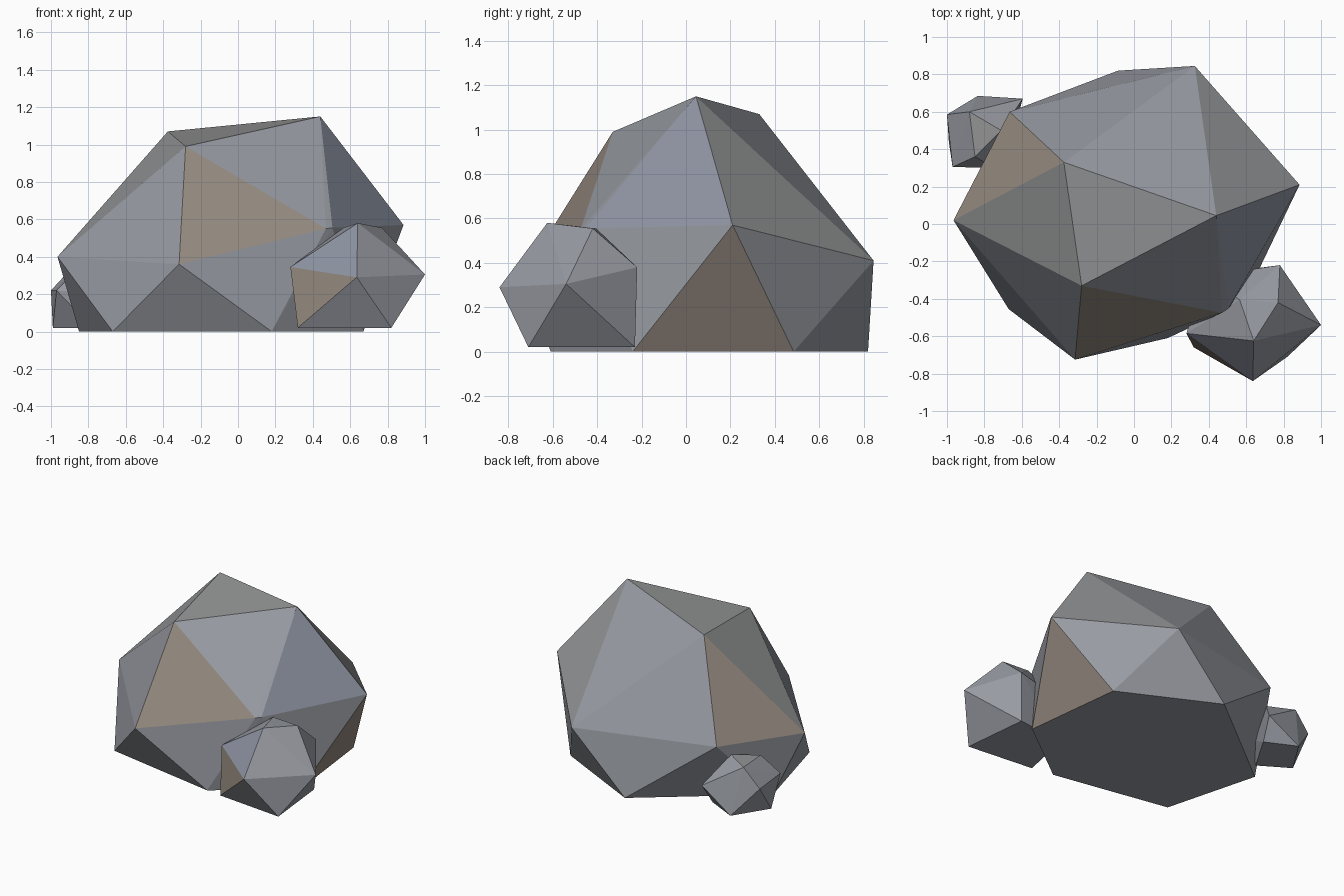
import bpy
import bmesh
from mathutils import Vector

default_cube = bpy.data.objects.get("Cube")
if default_cube:
    bpy.data.objects.remove(default_cube, do_unlink=True)


def make_material(name, colour):
    material = bpy.data.materials.new(name)
    material.use_nodes = True
    rgba = (*colour, 1.0)
    material.diffuse_color = rgba
    for node in material.node_tree.nodes:
        if node.type == 'BSDF_PRINCIPLED':
            node.inputs["Base Color"].default_value = rgba
            node.inputs["Roughness"].default_value = 0.9
    return material


STONE, PALE, SLATE, TAN = range(4)
materials = [
    make_material("stone_grey", (0.31, 0.325, 0.36)),
    make_material("neutral_grey", (0.30, 0.305, 0.31)),
    make_material("slate_blue_grey", (0.27, 0.295, 0.36)),
    make_material("earthy_tan", (0.30, 0.255, 0.215)),
]


def make_rock(name, corners, painted):
    """Hull the named corners, then colour the facets listed by corner names."""
    bm = bmesh.new()
    for position in corners.values():
        bm.verts.new(position)
    hull = bmesh.ops.convex_hull(bm, input=bm.verts[:])
    inside = {g for key in ("geom_interior", "geom_unused") for g in hull[key]
              if isinstance(g, bmesh.types.BMVert)}
    bmesh.ops.delete(bm, geom=list(inside), context='VERTS')

    # Merge the flat underside into one facet
    bmesh.ops.dissolve_limit(bm, angle_limit=0.005,
                             verts=bm.verts[:], edges=bm.edges[:])
    bmesh.ops.recalc_face_normals(bm, faces=bm.faces[:])

    for facet, slot in painted.items():
        names = facet.split()
        middle = sum((Vector(corners[n]) for n in names), Vector()) / len(names)
        nearest = min(bm.faces, key=lambda f:
                      (f.calc_center_median() - middle).length)
        nearest.material_index = slot

    mesh = bpy.data.meshes.new(name)
    bm.to_mesh(mesh)
    bm.free()
    for material in materials:
        mesh.materials.append(material)
    rock = bpy.data.objects.new(name, mesh)
    bpy.context.collection.objects.link(rock)
    return rock


# Large boulder: three crown corners, a wide girdle and a flat base
make_rock("large_boulder", {
    "peak": (0.44, 0.045, 1.15),
    "crown_front": (-0.28, -0.33, 0.99),
    "crown_back": (-0.375, 0.33, 1.07),
    "west": (-0.965, 0.02, 0.40),
    "south": (-0.315, -0.725, 0.36),
    "southeast": (0.505, -0.452, 0.555),
    "chip": (0.47, -0.475, 0.55),
    "east": (0.885, 0.21, 0.57),
    "north": (0.325, 0.845, 0.41),
    "northwest": (-0.665, 0.60, 0.44),
    "base_east": (0.67, -0.24, 0),
    "base_northeast": (0.585, 0.485, 0),
    "base_north": (-0.085, 0.82, 0),
    "base_west": (-0.85, 0.22, 0),
    "base_southwest": (-0.67, -0.455, 0),
    "base_south": (0.18, -0.61, 0),
}, {
    "crown_front south chip": TAN,
    "crown_back west northwest": TAN,
    "east base_east base_northeast": TAN,
    "peak east north": PALE,
    "peak crown_front crown_back": PALE,
    "crown_front crown_back west": PALE,
    "peak southeast east": SLATE,
})

# Medium rock leaning on the front
make_rock("medium_rock", {
    "top_front": (0.64, -0.625, 0.58),
    "top_east": (0.77, -0.42, 0.555),
    "top_back": (0.565, -0.405, 0.555),
    "west": (0.28, -0.585, 0.345),
    "south": (0.635, -0.84, 0.29),
    "east": (1.0, -0.54, 0.305),
    "north": (0.78, -0.22, 0.38),
    "northwest": (0.38, -0.28, 0.33),
    "base_southwest": (0.32, -0.66, 0.02),
    "base_southeast": (0.82, -0.71, 0.02),
    "base_northeast": (0.77, -0.23, 0.02),
    "base_northwest": (0.40, -0.27, 0.02),
}, {
    "west south base_southwest": TAN,
    "top_front west south": SLATE,
})

# Small rock tucked behind the boulder
make_rock("small_rock", {
    "top_west": (-0.88, 0.60, 0.35),
    "top_east": (-0.71, 0.50, 0.36),
    "top_front": (-0.85, 0.36, 0.34),
    "west": (-1.0, 0.585, 0.22),
    "southwest": (-0.97, 0.305, 0.22),
    "south": (-0.75, 0.30, 0.20),
    "east": (-0.595, 0.67, 0.17),
    "base_west": (-0.99, 0.44, 0.02),
    "base_north": (-0.835, 0.685, 0.02),
    "base_east": (-0.62, 0.58, 0.02),
    "base_south": (-0.78, 0.31, 0.02),
}, {
    "top_west top_east top_front": PALE,
})
